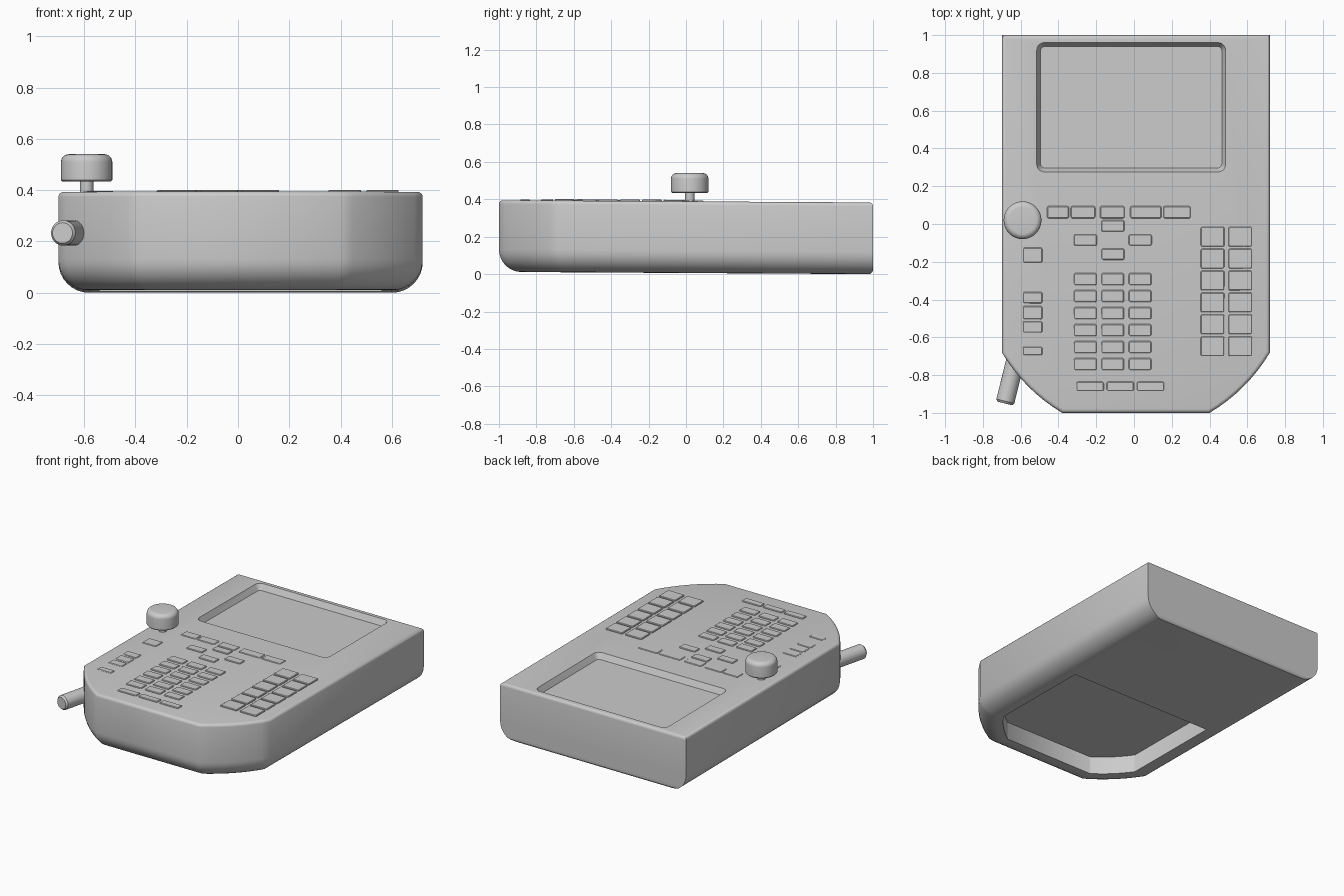
import bpy, bmesh, math
from mathutils import Vector, Matrix

cube = bpy.data.objects.get("Cube")
if cube:
    bpy.data.objects.remove(cube, do_unlink=True)

grey = bpy.data.materials.new("plain grey")
grey.use_nodes = True
COLOUR = (0.6, 0.6, 0.6, 1)
grey.diffuse_color = COLOUR
grey.node_tree.nodes["Principled BSDF"].inputs["Base Color"].default_value = COLOUR

TILT = 0.006            # the case rises slightly toward the front
BOTTOM, TOP = 0.006, 0.389


def finish(name, bm, angle=35):
    bmesh.ops.recalc_face_normals(bm, faces=bm.faces)
    mesh = bpy.data.meshes.new(name)
    bm.to_mesh(mesh)
    bm.free()
    mesh.materials.append(grey)
    obj = bpy.data.objects.new(name, mesh)
    bpy.context.collection.objects.link(obj)
    smooth(obj, angle)
    return obj


def smooth(obj, angle=35):
    bpy.ops.object.select_all(action='DESELECT')
    obj.select_set(True)
    bpy.context.view_layer.objects.active = obj
    bpy.ops.object.shade_smooth_by_angle(angle=math.radians(angle))


def shear(bm):
    for v in bm.verts:
        v.co.z -= TILT * v.co.y


def loft(rings):
    """Skin closed rings of equal length and cap both ends."""
    bm = bmesh.new()
    loops = [[bm.verts.new(p) for p in ring] for ring in rings]
    n = len(loops[0])
    for a, b in zip(loops, loops[1:]):
        for i in range(n):
            j = (i + 1) % n
            bm.faces.new((a[i], a[j], b[j], b[i]))
    bm.faces.new(loops[0])
    bm.faces.new(loops[-1])
    return bm


def carve(obj, cutter):
    mod = obj.modifiers.new("recess", 'BOOLEAN')
    mod.solver = 'EXACT'
    mod.object = cutter
    bpy.ops.object.select_all(action='DESELECT')
    obj.select_set(True)
    bpy.context.view_layer.objects.active = obj
    bpy.ops.object.modifier_apply(modifier=mod.name)
    bpy.data.objects.remove(cutter, do_unlink=True)


# Plan of the case, counter-clockwise; the first edge is the back
def plan():
    start, ctrl, end = Vector((0.71, -0.68)), Vector((0.59, -0.88)), Vector((0.39, -1))
    arc = []
    for k in range(9):
        t = k / 8
        arc.append(start * (1 - t) ** 2 + ctrl * 2 * t * (1 - t) + end * t * t)
    left = [Vector((-p.x, p.y)) for p in arc]
    half = [Vector((0.71, 1)), Vector((-0.71, 1))]
    return [p + Vector((0.01, 0)) for p in half + left + arc[::-1]]


def inset_ring(points, d, back, z):
    """Move every edge inward by d, the back edge by its own distance."""
    n, lines, ring = len(points), [], []
    for i in range(n):
        p, q = points[i], points[(i + 1) % n]
        e = (q - p).normalized()
        lines.append((p + Vector((-e.y, e.x)) * (back if i == 0 else d), e))
    for i in range(n):
        (p, e), (q, f) = lines[i - 1], lines[i]
        r = q - p
        t = (r.x * f.y - r.y * f.x) / (e.x * f.y - e.y * f.x)
        c = p + e * t
        ring.append((c.x, c.y, z))
    return ring


# Case: rounded belly on the sides and front, small fillet on top and back
outline = plan()
R, r = 0.12, 0.02
rings = []
for k in range(9):
    a = k / 8 * math.pi / 2
    back = max(0, 0.015 - R * (1 - math.cos(a)))
    rings.append(inset_ring(outline, R * (1 - math.sin(a)), back, BOTTOM + R * (1 - math.cos(a))))
for k in range(5):
    a = k / 4 * math.pi / 2
    d = r * (1 - math.cos(a))
    rings.append(inset_ring(outline, d, d, TOP - r * (1 - math.sin(a))))
bm = loft(rings)
shear(bm)
case = finish("case", bm)

# Hollow under the front half
bm = loft([inset_ring(outline, 0.16, 0.92, z) for z in (-0.1, 0.13)])
shear(bm)
carve(case, finish("underside_cutter", bm))


# Screen recess with sloped walls and rounded corners
def rounded_ring(cx, cy, w, h, rad, z):
    ring = []
    for q, (sx, sy) in enumerate(((1, 1), (-1, 1), (-1, -1), (1, -1))):
        for k in range(6):
            a = (q + k / 5) * math.pi / 2
            ring.append((cx + sx * (w / 2 - rad) + rad * math.cos(a),
                         cy + sy * (h / 2 - rad) + rad * math.sin(a), z))
    return ring


bm = loft([rounded_ring(-0.015, 0.618, 0.96, 0.645, 0.025, TOP - 0.04),
           rounded_ring(-0.015, 0.618, 1.0, 0.685, 0.04, TOP),
           rounded_ring(-0.015, 0.618, 1.0, 0.685, 0.04, TOP + 0.05)])
shear(bm)
carve(case, finish("screen_cutter", bm))
smooth(case)


# Keys: low plates with rounded corners and a softened top edge
def key(name, x0, x1, y0, y1, height=0.006):
    cx, cy, w, h = (x0 + x1) / 2, (y0 + y1) / 2, x1 - x0, y1 - y0
    bm = loft([rounded_ring(cx, cy, w, h, 0.01, TOP - 0.01),
               rounded_ring(cx, cy, w, h, 0.01, TOP + height - 0.003),
               rounded_ring(cx, cy, w - 0.008, h - 0.008, 0.006, TOP + height)])
    shear(bm)
    finish(name, bm)


for row in range(6):
    y = -0.015 - row * 0.116
    for x in (0.353, 0.5):
        key("large_key", x, x + 0.126, y - 0.105, y, 0.008)
    y = -0.26 - row * 0.09
    for x in (-0.318, -0.173, -0.028):
        key("grid_key", x, x + 0.12, y - 0.065, y)

for x0, x1 in ((-0.46, -0.345), (-0.335, -0.205), (-0.18, -0.05), (-0.02, 0.145), (0.155, 0.3)):
    key("screen_key", x0, x1, 0.03, 0.095, 0.004)
for x, y in ((-0.173, 0.02), (-0.318, -0.055), (-0.028, -0.055), (-0.173, -0.13)):
    key("arrow_key", x, x + 0.122, y - 0.06, y)
for y0, y1 in ((-0.205, -0.125), (-0.42, -0.36), (-0.505, -0.435), (-0.575, -0.515), (-0.695, -0.65)):
    key("side_key", -0.59, -0.485, y0, y1, 0.004)
for x in (-0.305, -0.145, 0.015):
    key("front_key", x, x + 0.145, -0.885, -0.835)


# Turned parts: knob on a stem, and the lever
def turned(name, profile, origin, axis=Vector((0, 0, 1))):
    n = 40
    bm = loft([[(rad * math.cos(k / n * math.tau), rad * math.sin(k / n * math.tau), z)
                for k in range(n)] for rad, z in profile])
    turn = axis.to_track_quat('Z', 'Y').to_matrix().to_4x4()
    bm.transform(Matrix.Translation(origin) @ turn)
    finish(name, bm)


dome = [(0.07 + 0.03 * math.cos(a), 0.51 + 0.03 * math.sin(a))
        for a in (k / 6 * math.pi / 2 for k in range(7))]
turned("knob", [(0.094, 0.433), (0.1, 0.439)] + dome, (-0.59, 0.02, 0))
turned("knob_stem", [(0.026, 0.37), (0.026, 0.45)], (-0.59, 0.02, 0))

tip, root = Vector((-0.684, -0.95, 0.233)), Vector((-0.6, -0.61, 0.233))
turned("lever", [(0.04, 0), (0.049, 0.012), (0.049, (root - tip).length)], tip, (root - tip).normalized())
